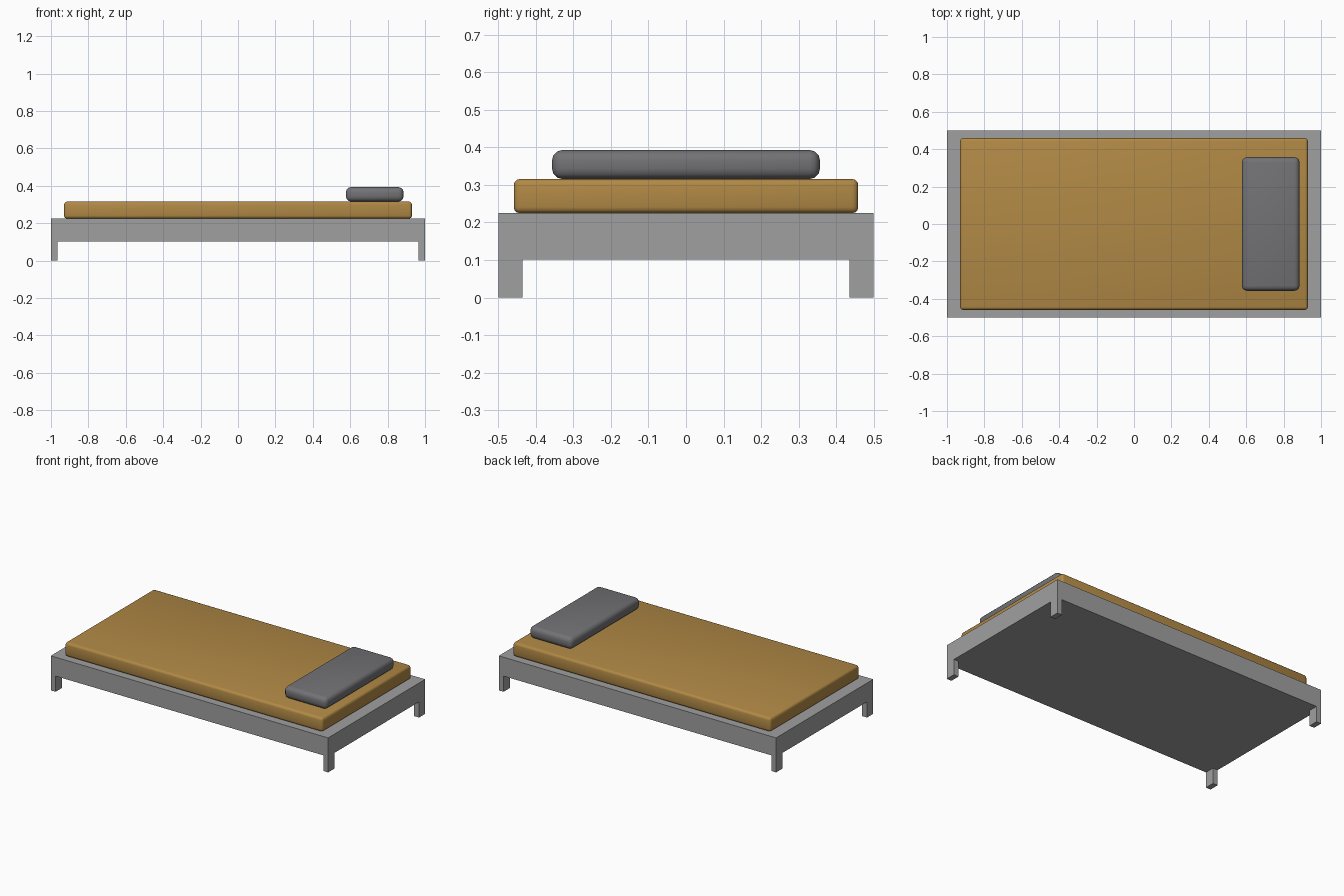
import bpy

if "Cube" in bpy.data.objects:
    bpy.data.objects.remove(bpy.data.objects["Cube"])


def material(name, color):
    m = bpy.data.materials.new(name)
    m.diffuse_color = (*color, 1)
    m.use_nodes = True
    m.node_tree.nodes["Principled BSDF"].inputs["Base Color"].default_value = m.diffuse_color
    return m


frame_grey = material("frame_grey", (0.35, 0.35, 0.355))
tan = material("mattress_tan", (0.44, 0.25, 0.06))
dark_grey = material("pillow_grey", (0.17, 0.17, 0.18))


def box(name, lo, hi, mat, bevel=0, segments=3):
    """Box between two corners, optionally rounded and smooth."""
    center = [(a + b) / 2 for a, b in zip(lo, hi)]
    bpy.ops.mesh.primitive_cube_add(size=1, location=center)
    ob = bpy.context.object
    ob.name = name
    ob.scale = [b - a for a, b in zip(lo, hi)]
    bpy.ops.object.transform_apply(location=False, rotation=False, scale=True)
    ob.data.materials.append(mat)
    if bevel:
        mod = ob.modifiers.new("rounding", "BEVEL")
        mod.width = bevel
        mod.segments = segments
        bpy.ops.object.modifier_apply(modifier=mod.name)
        bpy.ops.object.shade_smooth_by_angle()
    return ob


# Bed frame slab
box("bed_frame", (-1, -0.5, 0.102), (1, 0.5, 0.225), frame_grey)

# Four corner legs, flush with the frame sides
for sx, x_name in ((-1, "left"), (1, "right")):
    for sy, y_name in ((-1, "front"), (1, "back")):
        xs = sorted((sx, sx * 0.965))
        ys = sorted((sy * 0.5, sy * 0.436))
        box(f"{y_name}_{x_name}_leg", (xs[0], ys[0], 0), (xs[1], ys[1], 0.102), frame_grey)

# Mattress and pillow
box("mattress", (-0.93, -0.459, 0.225), (0.93, 0.459, 0.316), tan, 0.016, 3)
box("pillow", (0.577, -0.357, 0.316), (0.885, 0.357, 0.393), dark_grey, 0.027, 3)
